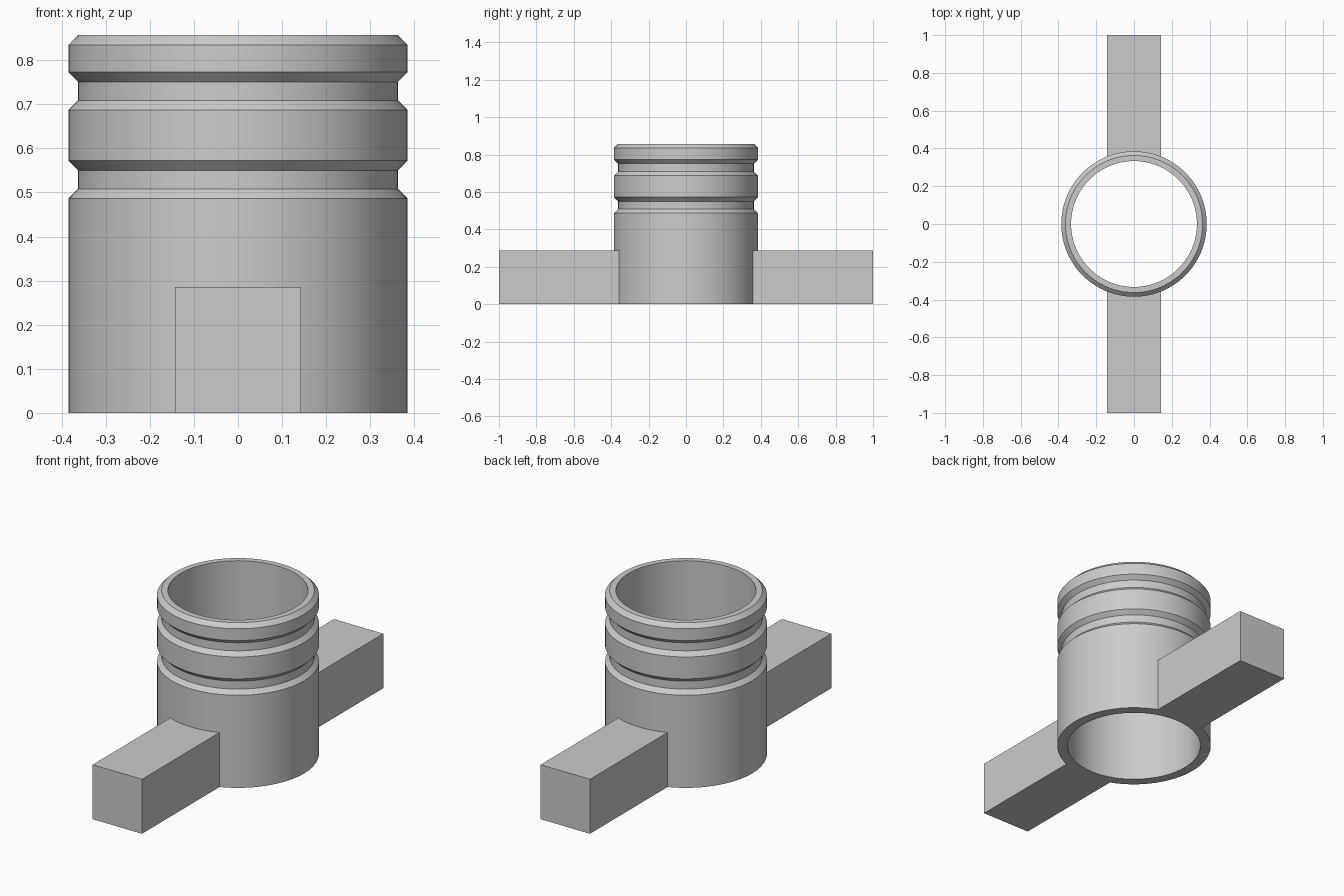
import bpy, bmesh, math
from mathutils import Matrix, Vector

cube = bpy.data.objects.get("Cube")
if cube:
    bpy.data.objects.remove(cube, do_unlink=True)

R_OUT, R_GROOVE, R_IN = 0.385, 0.363, 0.333
HEIGHT, BEVEL = 0.857, 0.022
ARM = 0.286
SEGMENTS = 96

grey = bpy.data.materials.new("plain_grey")
grey.use_nodes = True
colour = (0.6, 0.6, 0.6, 1)
grey.diffuse_color = colour
grey.node_tree.nodes["Principled BSDF"].inputs["Base Color"].default_value = colour


def make_object(name, bm):
    bmesh.ops.recalc_face_normals(bm, faces=bm.faces)
    mesh = bpy.data.meshes.new(name)
    bm.to_mesh(mesh)
    bm.free()
    mesh.materials.append(grey)
    obj = bpy.data.objects.new(name, mesh)
    bpy.context.collection.objects.link(obj)
    return obj


# Hollow collar: lathed wall profile with two chamfered grooves
profile = [(R_IN, 0), (R_OUT, 0)]
for z in (0.486, 0.687):
    profile += [(R_OUT, z), (R_GROOVE, z + BEVEL),
                (R_GROOVE, z + 0.064), (R_OUT, z + 0.086)]
profile += [(R_OUT, HEIGHT - BEVEL), (R_GROOVE, HEIGHT), (R_IN, HEIGHT)]

bm = bmesh.new()
rings = []
for i in range(SEGMENTS):
    a = math.tau * i / SEGMENTS
    rings.append([bm.verts.new((r * math.cos(a), r * math.sin(a), z)) for r, z in profile])
for i, ring in enumerate(rings):
    following = rings[(i + 1) % SEGMENTS]
    for j in range(len(profile)):
        k = (j + 1) % len(profile)
        bm.faces.new((ring[j], following[j], following[k], ring[k]))
collar = make_object("grooved_collar", bm)

# Square arms front and back, each ending inside the collar wall
START = 0.345
for side, name in ((-1, "front_arm"), (1, "back_arm")):
    bm = bmesh.new()
    bmesh.ops.create_cube(bm, size=1)
    bmesh.ops.scale(bm, vec=(ARM, 1 - START, ARM), verts=bm.verts)
    bmesh.ops.translate(bm, vec=(0, side * (1 + START) / 2, ARM / 2), verts=bm.verts)
    arm = make_object(name, bm)
    arm.hide_render = True

    # Fuse the arm with the collar
    union = collar.modifiers.new("fuse_" + name, 'BOOLEAN')
    union.operation = 'UNION'
    union.solver = 'EXACT'
    union.object = arm
    bpy.context.view_layer.update()
    bpy.ops.object.select_all(action='DESELECT')
    collar.select_set(True)
    bpy.context.view_layer.objects.active = collar
    bpy.ops.object.modifier_apply(modifier=union.name)
    bpy.data.objects.remove(arm, do_unlink=True)

# Smooth round walls, crisp edges
collar.name = "collar_with_arms"
bpy.ops.object.shade_smooth_by_angle(angle=math.radians(25))
